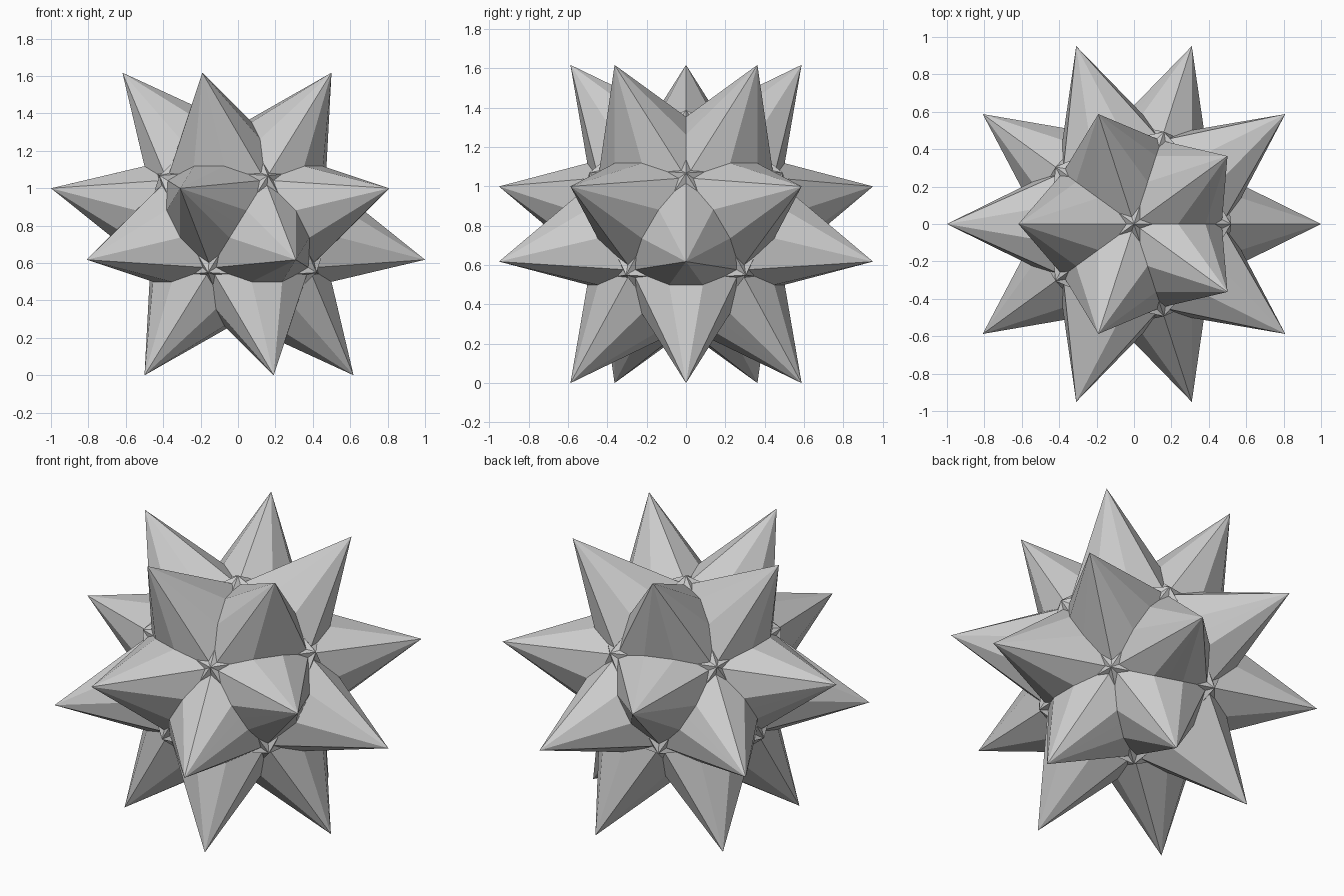
import bpy, bmesh
from math import radians, cos, sin
from mathutils import Matrix, Vector

if "Cube" in bpy.data.objects:
    bpy.data.objects.remove(bpy.data.objects["Cube"])


def polar(r, deg, z):
    a = radians(deg)
    return Vector((r * cos(a), r * sin(a), z))


# One tenth of a five-fold region around the vertical axis
tip = polar(0.618, 180, 0.809)       # spike tip
saddle = polar(0.309, 144, 0.5)      # midpoint between two spikes
shoulder = polar(0.236, 144, 0.545)  # end of the flat saddle
arm = polar(0.1, 144, 0.533)         # small star point
notch = polar(0.04, 180, 0.543)      # small star inner corner
peak = Vector((0, 0, 0.58))          # small star centre
patch = [(peak, notch, arm), (notch, tip, shoulder, arm), (tip, saddle, shoulder)]

# Full region: mirror the patch, then turn it five times
mirror = Matrix.Scale(-1, 4, Vector((0, 1, 0)))
sector = [Matrix.Rotation(radians(72 * i), 4, 'Z') @ m
          for i in range(5) for m in (Matrix.Identity(4), mirror)]

# Twelve regions: top, its five neighbours, and their opposites
half = [Matrix.Identity(4)] + [
    Matrix.Rotation(radians(180), 4, polar(0.309, 72 * i, 0.5)) for i in range(5)]
regions = half + [Matrix.Scale(-1, 4) @ m for m in half]

bm = bmesh.new()
lift = Vector((0, 0, 0.809))
for region in regions:
    for turn in sector:
        # point inversion written as a negated 3x3 to keep it exact
        m3 = (region @ turn).to_3x3()
        if regions.index(region) >= 6:
            m3 = -1 * (half[regions.index(region) - 6] @ turn).to_3x3()
        for face in patch:
            pts = [m3 @ p for p in face]
            n = (pts[1] - pts[0]).cross(pts[2] - pts[0])
            if n.dot(sum(pts, Vector())) < 0:
                pts.reverse()
            bm.faces.new([bm.verts.new(p + lift) for p in pts])
bmesh.ops.remove_doubles(bm, verts=bm.verts, dist=0.001)
bmesh.ops.recalc_face_normals(bm, faces=bm.faces)

mesh = bpy.data.meshes.new("spiked_star")
bm.to_mesh(mesh)
bm.free()
bpy.context.collection.objects.link(bpy.data.objects.new("spiked_star", mesh))
